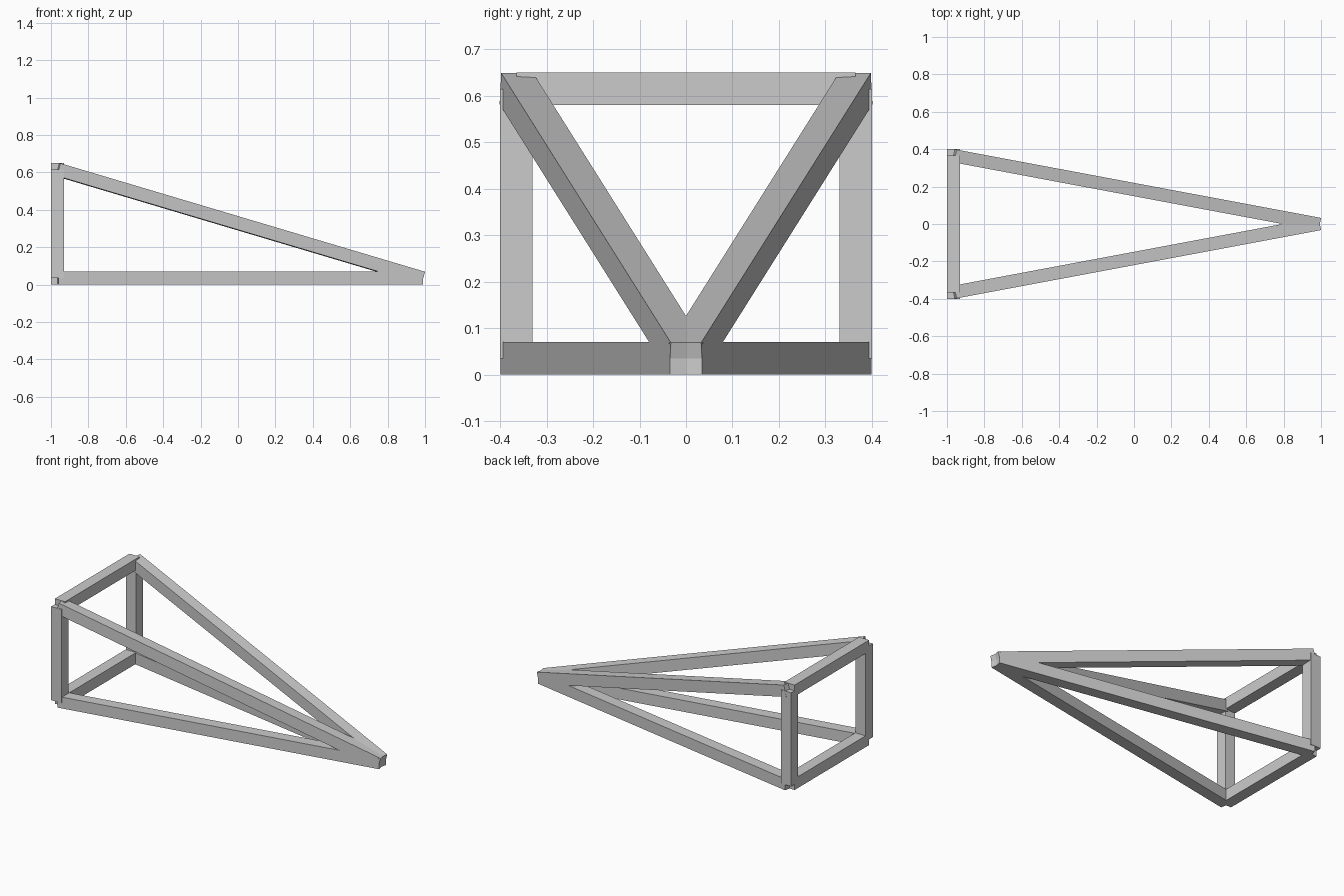
import bpy
from mathutils import Vector, Matrix

if "Cube" in bpy.data.objects:
    bpy.data.objects.remove(bpy.data.objects["Cube"])

W = 0.07                      # square section of every bar
X, Y = -0.965, 0.365          # rear joint centres
LOW, HIGH = 0.035, 0.615
TIP = (0.984, 0, LOW)


def bar(name, a, b):
    """Square bar between two joint centres, sides kept level."""
    a, b = Vector(a), Vector(b)
    along = (b - a).normalized()
    ref = Vector((0, 0, 1)) if abs(along.z) < 0.99 else Vector((0, 1, 0))
    side = ref.cross(along).normalized()
    up = along.cross(side)
    rot = Matrix((along, side, up)).transposed().to_4x4()
    bpy.ops.mesh.primitive_cube_add(size=1)
    ob = bpy.context.object
    ob.name = name
    ob.matrix_world = (Matrix.Translation((a + b) / 2) @ rot
                       @ Matrix.Diagonal(((b - a).length, W, W, 1)))
    return ob


# Rear crossbars
for name, z in (("lower_crossbar", LOW), ("upper_crossbar", HIGH)):
    bar(name, (X, -Y, z), (X, Y, z))

# Posts, base rails and sloping rails, one set per side
for side, y in (("front", -Y), ("back", Y)):
    bar(side + "_post", (X, y, LOW), (X, y, HIGH))
    bar(side + "_base_rail", (X, y, LOW), TIP)
    bar(side + "_sloping_rail", (X, y, HIGH), TIP)
